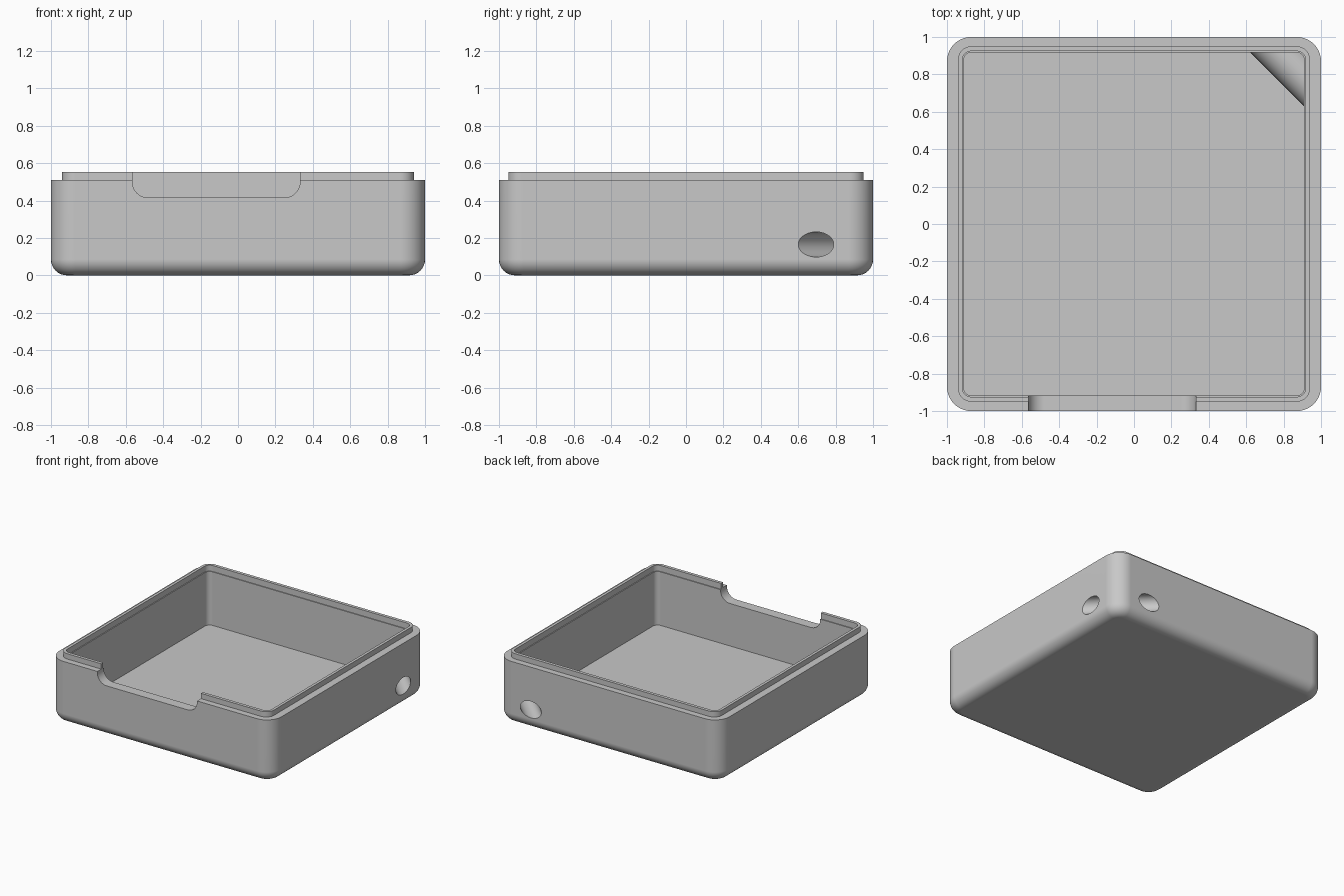
import bpy, bmesh, math
from mathutils import Vector

if "Cube" in bpy.data.objects:
    bpy.data.objects.remove(bpy.data.objects["Cube"])

grey = bpy.data.materials.new("plain_grey")
grey.diffuse_color = (0.58, 0.58, 0.58, 1)
grey.use_nodes = True
grey.node_tree.nodes["Principled BSDF"].inputs["Base Color"].default_value = grey.diffuse_color


def rounded_rect(hx, hy, r, n=10):
    """Rounded rectangle outline, counter-clockwise."""
    pts = []
    for i, (sx, sy) in enumerate([(1, 1), (-1, 1), (-1, -1), (1, -1)]):
        for k in range(n + 1):
            a = math.pi / 2 * (i + k / n)
            pts.append((sx * (hx - r) + r * math.cos(a), sy * (hy - r) + r * math.sin(a)))
    return pts


def make_object(name, bm):
    bmesh.ops.recalc_face_normals(bm, faces=bm.faces)
    me = bpy.data.meshes.new(name)
    bm.to_mesh(me)
    bm.free()
    me.materials.append(grey)
    ob = bpy.data.objects.new(name, me)
    bpy.context.collection.objects.link(ob)
    return ob


def stack(name, levels):
    """Closed solid skinned through rounded rectangles (hx, hy, radius, z)."""
    bm = bmesh.new()
    rings = [[bm.verts.new((x, y, z)) for x, y in rounded_rect(hx, hy, r)]
             for hx, hy, r, z in levels]
    for a, b in zip(rings, rings[1:]):
        for i in range(len(a)):
            j = (i + 1) % len(a)
            bm.faces.new((a[i], a[j], b[j], b[i]))
    bm.faces.new(rings[0])
    bm.faces.new(rings[-1])
    return make_object(name, bm)


def rod(name, centre, axis, radius, length):
    bm = bmesh.new()
    bmesh.ops.create_cone(bm, cap_ends=True, segments=64, radius1=radius,
                          radius2=radius, depth=length)
    ob = make_object(name, bm)
    ob.rotation_euler = Vector(axis).to_track_quat('Z', 'Y').to_euler()
    ob.location = centre
    return ob


def cut(target, cutter):
    mod = target.modifiers.new("cut", 'BOOLEAN')
    mod.operation, mod.solver, mod.object = 'DIFFERENCE', 'EXACT', cutter
    bpy.context.view_layer.update()
    bpy.context.view_layer.objects.active = target
    bpy.ops.object.modifier_apply(modifier=mod.name)
    bpy.data.objects.remove(cutter)


# Outer shell: filleted bottom edge, straight walls, shoulder, raised lip
F, R, N = 0.085, 0.13, 8
levels = []
for k in range(N + 1):
    a = math.pi / 2 * k / N
    d = F * (1 - math.sin(a))
    levels.append((1 - d, 1 - d, R - d, F * (1 - math.cos(a))))
levels += [(1, 1, R, 0.51), (0.94, 0.95, 0.07, 0.51), (0.94, 0.95, 0.07, 0.553)]
body = stack("case_body", levels)

# Cavity with a small step near the rim; the corner tube is left standing in it
cavity = stack("cavity_cutter", [(0.91, 0.917, 0.04, 0.07), (0.91, 0.917, 0.04, 0.505),
                                 (0.917, 0.924, 0.045, 0.505), (0.917, 0.924, 0.045, 0.7)])
centre, diagonal = (0.8475, 0.8475, 0.165), (1, -1, 0)
cut(cavity, rod("corner_tube", centre, diagonal, 0.11, 1.2))
cut(body, cavity)

# Diagonal cord hole through the back right corner
cut(body, rod("cord_hole_cutter", centre, diagonal, 0.067, 1.2))

# Finger notch in the front wall with rounded lower corners
x0, x1, z0, r = -0.565, 0.332, 0.415, 0.085
outline = [(x1, 0.8), (x0, 0.8)]
for cx, start in ((x0 + r, math.pi), (x1 - r, 1.5 * math.pi)):
    for k in range(11):
        a = start + math.pi / 2 * k / 10
        outline.append((cx + r * math.cos(a), z0 + r + r * math.sin(a)))
bm = bmesh.new()
face = bm.faces.new([bm.verts.new((x, -1.2, z)) for x, z in outline])
out = bmesh.ops.extrude_face_region(bm, geom=[face])
bmesh.ops.translate(bm, vec=(0, 0.45, 0),
                    verts=[v for v in out["geom"] if isinstance(v, bmesh.types.BMVert)])
cut(body, make_object("notch_cutter", bm))

# Smooth rounded surfaces, keep sharp edges
bpy.ops.object.select_all(action='DESELECT')
body.select_set(True)
bpy.context.view_layer.objects.active = body
bpy.ops.object.shade_smooth_by_angle(angle=math.radians(30))
weighted = body.modifiers.new("weighted_normals", 'WEIGHTED_NORMAL')
weighted.keep_sharp = True
